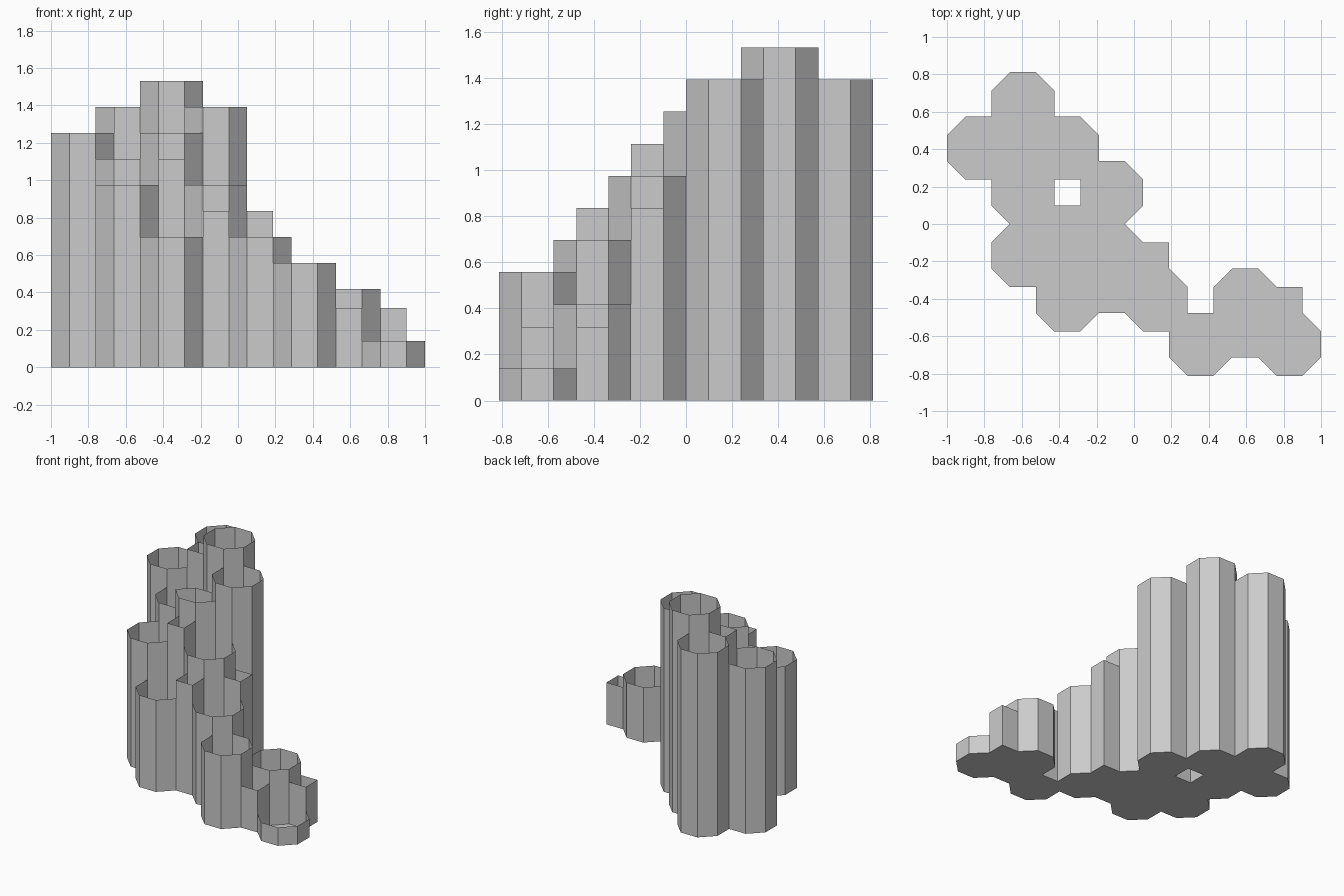
import bpy, bmesh, math

if "Cube" in bpy.data.objects:
    bpy.data.objects.remove(bpy.data.objects["Cube"])

# Tiling sizes: octagons and squares on a diagonal lattice, one hexagon joining two halves
W = 2 / (1 + 7 / math.sqrt(2))      # octagon width across flats
A = W / math.sqrt(2)                # lattice step
S = W * (math.sqrt(2) - 1)          # tile side, also the height step
H, Q = W / 2, S / 2

OCTAGON = [(H, -Q), (H, Q), (Q, H), (-Q, H), (-H, Q), (-H, -Q), (-Q, -H), (Q, -H)]
SQUARE = [(Q, -Q), (Q, Q), (-Q, Q), (-Q, -Q)]
HEXAGON = [(H, 0), (Q, H - Q), (-Q, H - Q), (-H, 0), (-Q, Q - H), (Q, Q - H)]


def cup(name, profile, cx, cy, height):
    """Open-topped tube with a floor."""
    bm = bmesh.new()
    low = [bm.verts.new((cx + x, cy + y, 0)) for x, y in profile]
    top = [bm.verts.new((cx + x, cy + y, height)) for x, y in profile]
    n = len(profile)
    bm.faces.new(low[::-1])
    for i in range(n):
        j = (i + 1) % n
        bm.faces.new((low[i], low[j], top[j], top[i]))
    mesh = bpy.data.meshes.new(name)
    bm.to_mesh(mesh)
    bm.free()
    bpy.context.collection.objects.link(bpy.data.objects.new(name, mesh))


def place(kind, profile, tiles):
    # tile: column, side of the seam, row away from the seam, height in steps
    for k, (col, side, row, steps) in enumerate(tiles, 1):
        cup(f"{kind}_tube_{k}", profile, (col - 3.5) * A, side * (H + row * A), steps * S)


# Octagonal tubes
place("octagon", OCTAGON, [
    (0, 1, 1, 9), (1, 1, 2, 10), (2, 1, 1, 11), (1, 1, 0, 8), (3, 1, 0, 10),
    (1, -1, 0, 7), (3, -1, 0, 7), (2, -1, 1, 5), (4, -1, 1, 5),
    (5, -1, 2, 4), (6, -1, 1, 3), (7, -1, 2, 1)])

# Square tubes filling gaps
place("square", SQUARE, [
    (1, 1, 1, 10), (2, -1, 0, 8), (3, -1, 1, 6), (4, -1, 0, 6),
    (6, -1, 2, 2.28), (7, -1, 1, 2.28)])

# Hexagonal tube on the seam
cup("hexagon_tube", HEXAGON, -1.5 * A, 0, 9 * S)
